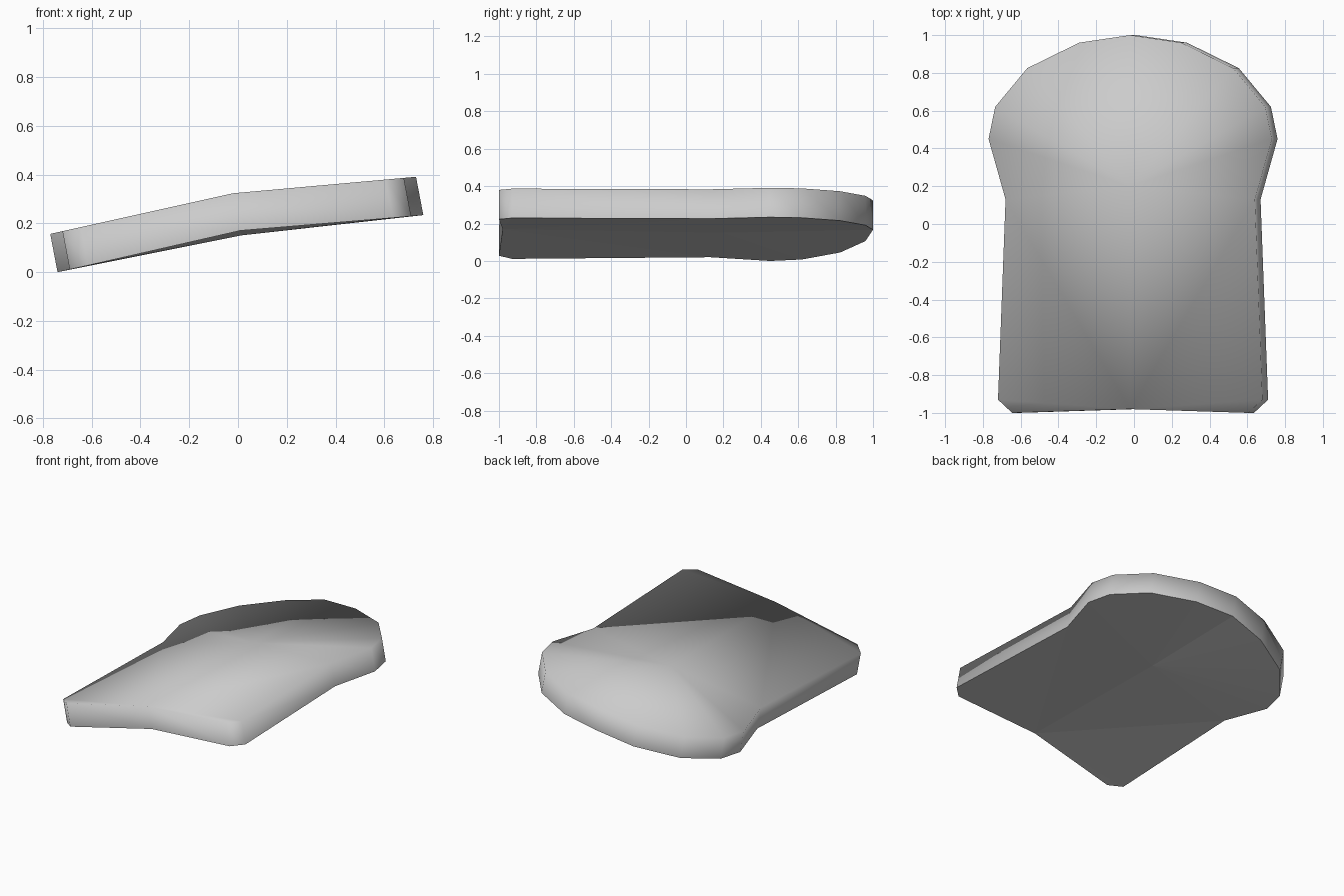
import bpy
import bmesh
from mathutils import Vector

cube = bpy.data.objects.get("Cube")
if cube:
    bpy.data.objects.remove(cube, do_unlink=True)

# Half outline of the slice, from the middle of the front to the middle of the back
HALF = [(0, -0.98), (0.625, -1), (0.70, -0.93), (0.66, 0.13), (0.75, 0.45),
        (0.715, 0.62), (0.545, 0.825), (0.27, 0.96), (0, 1)]
HUB = (0, 0.2)
SHIFT = -0.02
THICKNESS = Vector((0.03, 0, -0.157))


def bent(x, y):
    """Place a point on the upper side, bent along the middle and tilted."""
    slope = 0.09 if x > 0 else 0.222
    return Vector((x + SHIFT, y, 0.325 + slope * x))


bm = bmesh.new()
outline = HALF + [(-x, y) for x, y in HALF[-2:0:-1]]
count = len(outline)
upper = [bm.verts.new(bent(*p)) for p in outline]
lower = [bm.verts.new(v.co + THICKNESS) for v in upper]

# Front middle of the underside sits a little higher than its hub
lower[0].co.z += 0.004
upper_hub = bm.verts.new(bent(*HUB))
lower_hub = bm.verts.new(upper_hub.co + THICKNESS * 1.1)

# Crust around the edge
for i in range(count):
    j = (i + 1) % count
    bm.faces.new((upper[i], lower[i], lower[j], upper[j]))


def cap(ring, hub):
    """Fan the straight part from the front middle and the head from the hub."""
    faces = []
    neck = 3
    for i in list(range(1, neck)) + list(range(count - neck, count - 1)):
        faces.append(bm.faces.new((ring[0], ring[i], ring[i + 1])))
    for i in range(neck, count - neck):
        faces.append(bm.faces.new((hub, ring[i], ring[i + 1])))
    faces.append(bm.faces.new((hub, ring[0], ring[neck])))
    faces.append(bm.faces.new((hub, ring[count - neck], ring[0])))
    return faces


cap(upper, upper_hub)
underside = cap(lower, lower_hub)
bmesh.ops.recalc_face_normals(bm, faces=bm.faces[:])

# Soft top and crust, flat underside with a sharp rim
for face in bm.faces:
    face.smooth = True
for face in underside:
    face.smooth = False
    for edge in face.edges:
        edge.smooth = False

# Rest the slice on the ground
lowest = min(v.co.z for v in bm.verts)
bmesh.ops.translate(bm, verts=bm.verts[:], vec=(0, 0, -lowest))

mesh = bpy.data.meshes.new("bread_slice")
bm.to_mesh(mesh)
bm.free()
bread = bpy.data.objects.new("bread_slice", mesh)
bpy.context.collection.objects.link(bread)

grey = bpy.data.materials.new("light_grey")
grey.use_nodes = True
colour = (0.6, 0.6, 0.6, 1)
grey.diffuse_color = colour
grey.node_tree.nodes["Principled BSDF"].inputs["Base Color"].default_value = colour
mesh.materials.append(grey)
